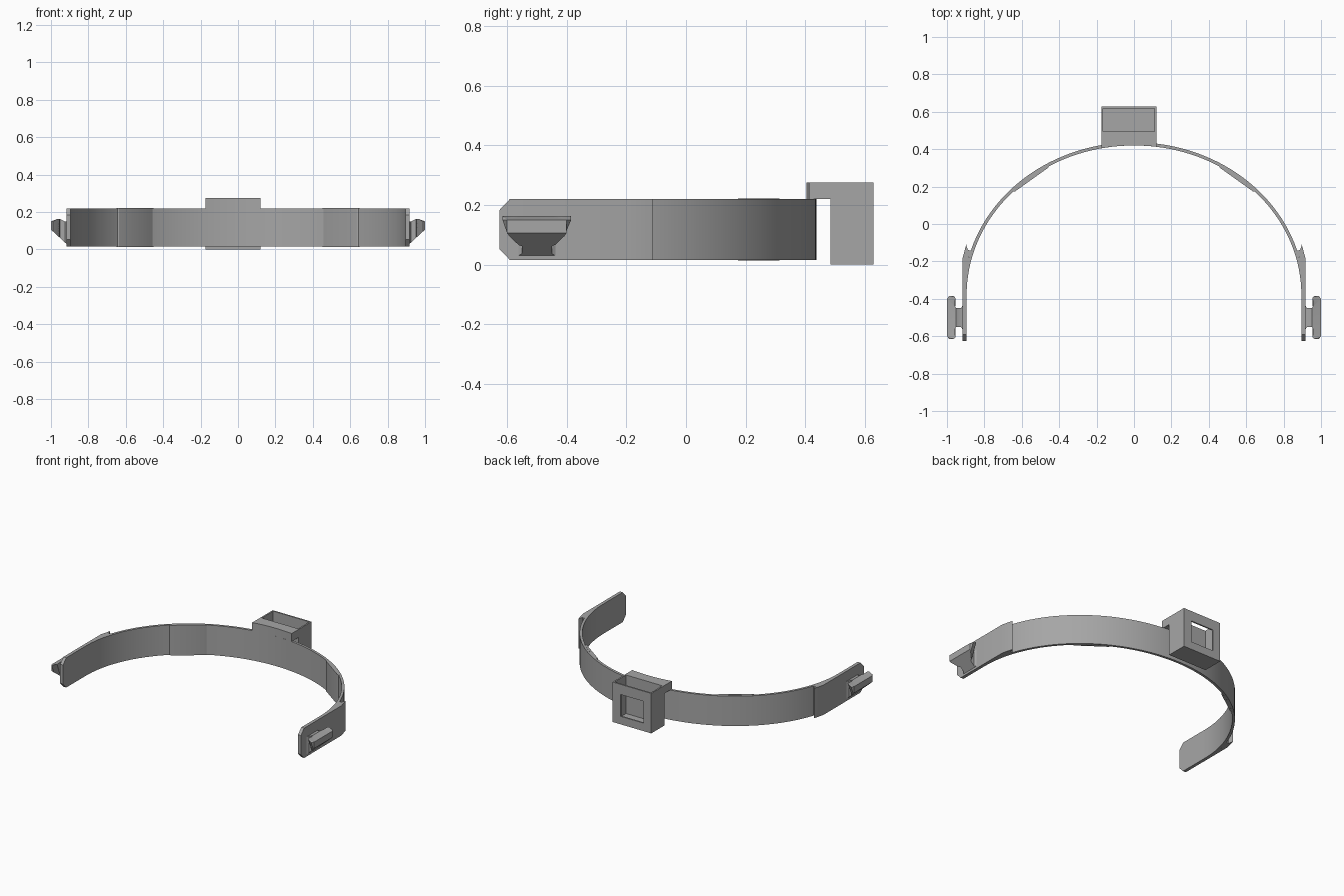
import bpy, bmesh, math

cube = bpy.data.objects.get("Cube")
if cube:
    bpy.data.objects.remove(cube)

grey = bpy.data.materials.new("plain grey")
grey.use_nodes = True
colour = (0.38, 0.38, 0.38, 1)
grey.diffuse_color = colour
grey.node_tree.nodes["Principled BSDF"].inputs["Base Color"].default_value = colour

LOW, HIGH = 0.015, 0.22      # band height range
CY = -0.38                   # centre of the elliptical arc
OUTER = (0.912, 0.817)
INNER = (0.895, 0.80)


def arc(radii, start, end, count):
    """Points along the band ellipse, angles in degrees."""
    pts = []
    for i in range(count + 1):
        a = math.radians(start + (end - start) * i / count)
        pts.append((radii[0] * math.cos(a), CY + radii[1] * math.sin(a)))
    return pts


def arc_y(x, radii):
    return CY + radii[1] * math.sqrt(1 - (x / radii[0]) ** 2)


def prism(bm, bottom, top):
    """Solid between two matching outlines."""
    lo = [bm.verts.new(p) for p in bottom]
    hi = [bm.verts.new(p) for p in top]
    n = len(lo)
    caps = [bm.faces.new(lo[::-1]), bm.faces.new(hi)]
    for i in range(n):
        j = (i + 1) % n
        bm.faces.new((lo[i], lo[j], hi[j], hi[i]))
    bmesh.ops.triangulate(bm, faces=[f for f in caps if len(f.verts) > 4])


def flat(outline, z):
    return [(x, y, z) for x, y in outline]


def finish(bm, name, mirror=False, bevel=0):
    if mirror:
        extra = bmesh.ops.duplicate(bm, geom=bm.verts[:] + bm.edges[:] + bm.faces[:])["geom"]
        for v in extra:
            if isinstance(v, bmesh.types.BMVert):
                v.co.x *= -1
    bmesh.ops.recalc_face_normals(bm, faces=bm.faces)
    mesh = bpy.data.meshes.new(name)
    bm.to_mesh(mesh)
    bm.free()
    obj = bpy.data.objects.new(name, mesh)
    bpy.context.collection.objects.link(obj)
    mesh.materials.append(grey)
    if bevel:
        mod = obj.modifiers.new("soft edges", "BEVEL")
        mod.width = bevel
        mod.segments = 2
        mod.limit_method = "ANGLE"
    bpy.ops.object.select_all(action="DESELECT")
    obj.select_set(True)
    bpy.context.view_layer.objects.active = obj
    bpy.ops.object.shade_smooth_by_angle(angle=math.radians(30))
    return obj


# Curved band, as a ring of quads
bm = bmesh.new()
rings = []
for o, i in zip(arc(OUTER, 0, 180, 72), arc(INNER, 0, 180, 72)):
    rings.append([bm.verts.new((p[0], p[1], z))
                  for p, z in ((o, LOW), (o, HIGH), (i, HIGH), (i, LOW))])
for a, b in zip(rings, rings[1:]):
    for k in range(4):
        m = (k + 1) % 4
        bm.faces.new((a[k], a[m], b[m], b[k]))
bm.faces.new(rings[0])
bm.faces.new(rings[-1])
finish(bm, "band")

# Flat pads across the inside of the band
bm = bmesh.new()
pad = [(0.635, 0.175), (0.46, 0.3)]
for i in range(9):
    x = 0.453 + 0.197 * i / 8
    pad.append((x, arc_y(x, INNER) + 0.004))
prism(bm, flat(pad, LOW - 0.001), flat(pad, HIGH + 0.001))
finish(bm, "inner_pads", mirror=True)

# Straight side arms, thickened outside the curve and pointed at the rear
bm = bmesh.new()
arm = [(0.895, -0.59), (0.917, -0.59), (0.917, -0.185), (0.897, -0.11), (0.888, -0.14)]
arm += arc(OUTER, 17, 0, 6)
arm.append((0.895, CY))
prism(bm, flat(arm, LOW), flat(arm, HIGH))
# Chamfered front tip of each arm
side = [(-0.59, LOW), (-0.625, 0.052), (-0.625, 0.183), (-0.59, HIGH)]
prism(bm, [(0.895, y, z) for y, z in side], [(0.917, y, z) for y, z in side])
finish(bm, "side_arms", mirror=True)

# Strap hooks: an upright H in plan, cut away below by a sloping underside
MID = -0.5
half = [(0.912, 0.07), (0.925, 0.05), (0.952, 0.05), (0.958, 0.065),
        (0.955, 0.105), (0.965, 0.115), (0.988, 0.115), (1.0, 0.1)]
plan = [(x, MID + d) for x, d in half] + [(x, MID - d) for x, d in reversed(half)]


def underside(x, y):
    z = 0.025 + (x - 0.912) * 0.92
    reach = 0.05 + max(0, z - 0.055) * 1.05
    if x > 0.95:
        y = MID + max(-reach, min(reach, y - MID))
    return (x, y, z)


bm = bmesh.new()
prism(bm, [underside(x, y) for x, y in plan],
      [(x, y, 0.163 if 0.95 < x < 0.98 else 0.15) for x, y in plan])
finish(bm, "strap_hooks", mirror=True)

# Rear box, open at the top, with a square window in the back wall
X0, X1, Y0, Y1, TOP = -0.175, 0.12, 0.485, 0.628, 0.275
WALL = 0.01


def block(bm, x0, x1, y0, y1, z0, z1):
    outline = [(x0, y0), (x1, y0), (x1, y1), (x0, y1)]
    prism(bm, flat(outline, z0), flat(outline, z1))


bm = bmesh.new()
block(bm, X0, X1, Y0, Y1, 0, WALL)
block(bm, X0, X1, Y0, Y0 + WALL, WALL, TOP)
for x in (X0, X1 - WALL):
    block(bm, x, x + WALL, Y0 + WALL, Y1, WALL, TOP)
WX0, WX1, WZ0, WZ1 = -0.115, 0.06, 0.055, 0.205
back = (Y1 - WALL, Y1)
block(bm, X0 + WALL, WX0, *back, WALL, TOP)
block(bm, WX1, X1 - WALL, *back, WALL, TOP)
block(bm, WX0, WX1, *back, WALL, WZ0)
block(bm, WX0, WX1, *back, WZ1, TOP)
finish(bm, "rear_box")

# Lip joining the box to the top of the band
bm = bmesh.new()
lip = [(X1, Y0), (X0, Y0)]
for i in range(13):
    x = X0 + (X1 - X0) * i / 12
    lip.append((x, arc_y(x, INNER)))
prism(bm, flat(lip, HIGH), flat(lip, TOP))
finish(bm, "box_lip")
